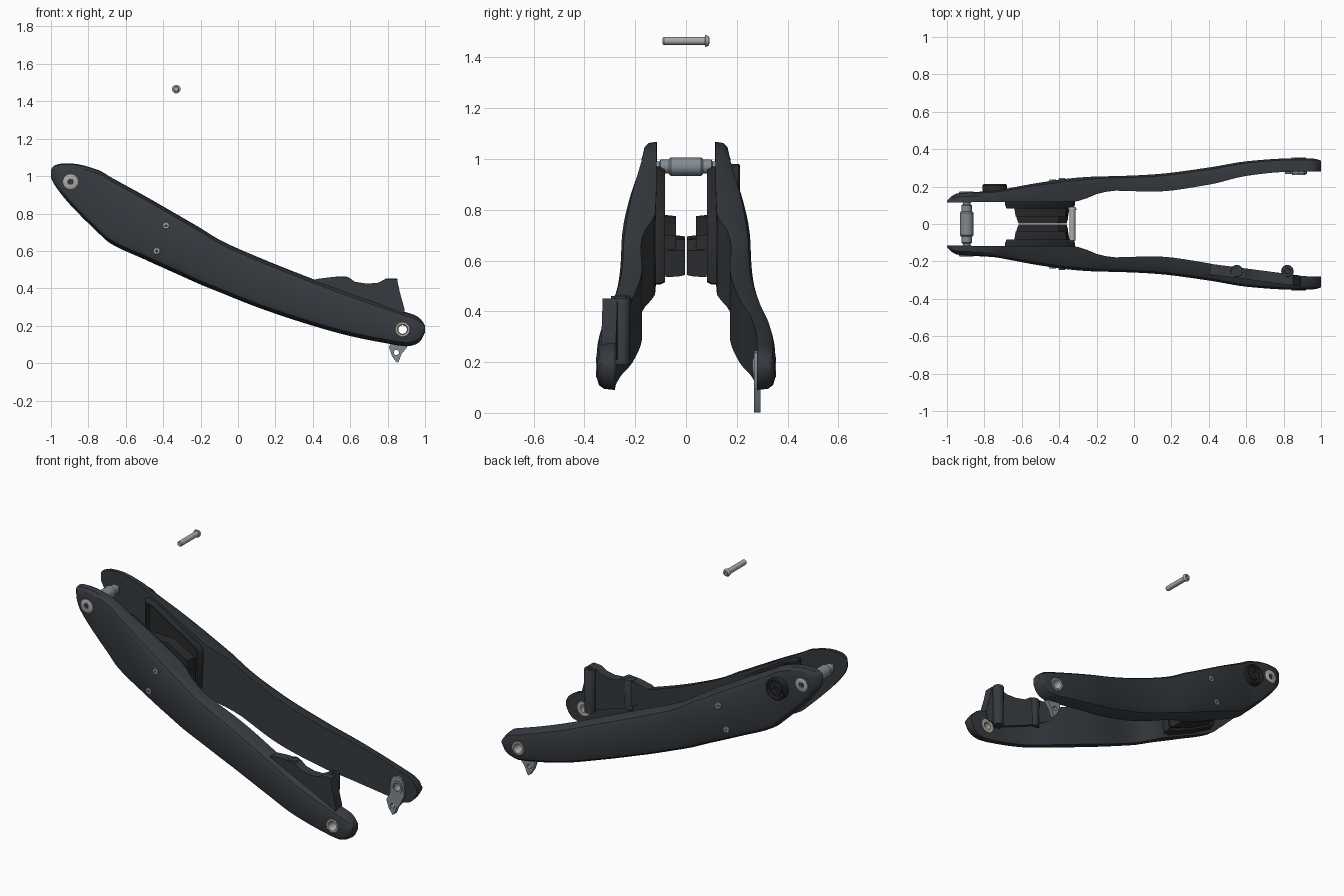
import bpy, bmesh, math

if "Cube" in bpy.data.objects:
    bpy.data.objects.remove(bpy.data.objects["Cube"])


def material(name, r, g, b):
    m = bpy.data.materials.new(name)
    m.diffuse_color = (r, g, b, 1)
    m.use_nodes = True
    m.node_tree.nodes["Principled BSDF"].inputs["Base Color"].default_value = m.diffuse_color
    return m


FRAME = material("dark_frame", 0.036, 0.042, 0.049)
BLACK = material("black_plastic", 0.022, 0.023, 0.025)
STEEL = material("steel", 0.22, 0.26, 0.29)
BOLT = material("bolt_metal", 0.42, 0.40, 0.39)


def smooth(ob, angle=32):
    bpy.ops.object.select_all(action='DESELECT')
    ob.select_set(True)
    bpy.context.view_layer.objects.active = ob
    bpy.ops.object.shade_smooth_by_angle(angle=math.radians(angle))


def loft(name, rings, mat, closed=False, angle=32):
    """Skin equal-length rings; cap the ends unless closed into a loop."""
    bm = bmesh.new()
    vs = [[bm.verts.new(p) for p in r] for r in rings]
    n = len(vs[0])
    pairs = list(zip(vs, vs[1:])) + ([(vs[-1], vs[0])] if closed else [])
    for a, b in pairs:
        for i in range(n):
            j = (i + 1) % n
            bm.faces.new((a[i], a[j], b[j], b[i]))
    if not closed:
        bm.faces.new(vs[0])
        bm.faces.new(vs[-1])
    bmesh.ops.recalc_face_normals(bm, faces=bm.faces[:])
    me = bpy.data.meshes.new(name)
    bm.to_mesh(me)
    bm.free()
    ob = bpy.data.objects.new(name, me)
    bpy.context.collection.objects.link(ob)
    me.materials.append(mat)
    smooth(ob, angle)
    return ob


def circle(x, z, r, y, n=28):
    return [(x + r * math.cos(2 * math.pi * i / n), y,
             z + r * math.sin(2 * math.pi * i / n)) for i in range(n)]


def turned(name, x, z, profile, mat, closed=False, n=28):
    """Part turned about the y axis from (radius, y) pairs."""
    return loft(name, [circle(x, z, r, y, n) for r, y in profile], mat, closed)


def scaled(poly, s, y):
    cx = sum(p[0] for p in poly) / len(poly)
    cz = sum(p[1] for p in poly) / len(poly)
    return [(cx + (x - cx) * s, y, cz + (z - cz) * s) for x, z in poly]


def drill(ob, x, z, r, y0, y1):
    cut = turned("hole_cutter", x, z, [(r, y0), (r, y1)], BLACK)
    cut.hide_render = True
    m = ob.modifiers.new("hole", 'BOOLEAN')
    m.operation, m.object, m.solver = 'DIFFERENCE', cut, 'EXACT'
    bpy.context.view_layer.objects.active = ob
    bpy.ops.object.modifier_apply(modifier=m.name)
    bpy.data.objects.remove(cut)
    smooth(ob)


# arm stations: x, bottom z, top z, inner y, outer y
ST = [(-1.0, .99, 1.035, .115, .122), (-.985, .96, 1.055, .115, .14),
      (-.95, .91, 1.066, .115, .163), (-.9, .85, 1.068, .116, .168),
      (-.74, .69, 1.03, .117, .178), (-.69, .645, 1.0, .117, .187),
      (-.5, .555, .895, .117, .222), (-.3, .465, .78, .122, .248),
      (-.2, .42, .722, .16, .254), (-.1, .38, .66, .178, .256),
      (.1, .30, .57, .173, .265), (.4, .20, .45, .21, .302),
      (.6, .145, .375, .257, .335), (.8, .105, .305, .278, .35),
      (.9, .09, .272, .28, .352), (.95, .1, .255, .28, .35),
      (.98, .125, .232, .28, .346), (1.0, .165, .2, .28, .338)]


def station(x, k):
    """Monotone cubic interpolation of column k at x."""
    d = [(b[k] - a[k]) / (b[0] - a[0]) for a, b in zip(ST, ST[1:])]
    m = [d[0]] + [2 * a * b / (a + b) if a * b > 0 else 0 for a, b in zip(d, d[1:])] + [d[-1]]
    i = max(0, min(len(ST) - 2, sum(s[0] <= x for s in ST) - 1))
    h = ST[i + 1][0] - ST[i][0]
    t = (x - ST[i][0]) / h
    return (ST[i][k] * (2 * t**3 - 3 * t**2 + 1) + m[i] * h * (t**3 - 2 * t**2 + t)
            + ST[i + 1][k] * (3 * t**2 - 2 * t**3) + m[i + 1] * h * (t**3 - t**2))


def section(x, s):
    zb, zt, yi, yo = (station(x, k) for k in range(1, 5))
    c, t = min(.05, (zt - zb) * .35), yo - yi
    half = [(0, 0), (.6, .1), (.88, .4), (1, 1)]
    pts = [(yi + u * t, zb + v * c) for u, v in half]
    pts += [(yi + u * t, zt - v * c) for u, v in reversed(half)]
    return [(x, s * y, z) for y, z in pts]


XS = []
for a, b in zip(ST, ST[1:]):
    n = max(2, round((b[0] - a[0]) / .04))
    XS += [a[0] + (b[0] - a[0]) * i / n for i in range(n)]
XS.append(1.0)

COVER = [(-.69, .97), (-.64, .96), (-.33, .77), (-.315, .74), (-.325, .51), (-.36, .505),
         (-.55, .59), (-.67, .66), (-.69, .69)]
BLOCK = [(-.64, .78), (-.5, .775), (-.36, .70), (-.345, .54), (-.5, .60), (-.64, .68)]
NOSE = [(-.63, .70), (-.4, .685), (-.355, .64), (-.35, .535), (-.5, .59), (-.63, .66)]

for side, s in (("left", -1), ("right", 1)):
    # side arm with axle opening and sleeve
    arm = loft(side + "_arm", [section(x, s) for x in XS], FRAME)
    drill(arm, .88, .18, .042, s * .2, s * .5)
    turned(side + "_axle_sleeve", .88, .18,
           [(.043, s * .278), (.043, s * .349), (.038, s * .355), (.028, s * .355),
            (.023, s * .345), (.023, s * .278)], BOLT, closed=True)
    # pivot bolt head and two small screws with sockets
    for part, x, z, r in (("pivot_bolt", -.895, .97, .04), ("upper_screw", -.385, .735, .019),
                          ("lower_screw", -.435, .6, .019)):
        y = station(x, 4)
        turned(f"{side}_{part}", x, z,
               [(r, s * (y - .03)), (r, s * (y + .003)), (r * .85, s * (y + .006)),
                (r * .4, s * (y + .006)), (r * .35, s * (y - .008))], BOLT)
    # inner cover with rim and stepped blocks
    loft(side + "_inner_cover", [scaled(COVER, f, s * y) for f, y in
         ((1, .135), (1, .102), (.95, .082), (.89, .082), (.86, .1))], BLACK)
    loft(side + "_cover_block", [scaled(BLOCK, f, s * y) for f, y in
         ((1, .11), (1, .085), (.95, .04))], BLACK)
    loft(side + "_cover_nose", [scaled(NOSE, f, s * y) for f, y in
         ((1, .08), (.98, .03), (.92, .004))], BLACK)

# pivot shaft between the arms
turned("pivot_shaft", -.895, .97,
       [(.02, -.125), (.02, -.105), (.028, -.1), (.028, -.066), (.031, -.066), (.036, -.06),
        (.036, .06), (.031, .066), (.028, .066), (.028, .1), (.02, .105), (.02, .125)], STEEL)

# loose bolt above
turned("loose_bolt", -.33, 1.465,
       [(.012, -.092), (.016, -.087), (.016, .074), (.023, .076), (.023, .081), (.017, .091),
        (.01, .092), (.009, .08)], BOLT)

# round cap on the right arm
turned("round_cap", -.745, .915,
       [(.065, .16), (.065, .207), (.06, .213), (.052, .213), (.048, .198), (.036, .198),
        (.033, .21), (.018, .21), (.015, .196)], BLACK)

# hanger plate
HANG = [(.835, .2), (.85, .235), (.88, .245), (.91, .235), (.925, .2), (.924, .13),
        (.9, .08), (.875, .05), (.86, .01), (.85, .002), (.84, .014), (.822, .04),
        (.807, .085), (.83, .13)]
hanger = loft("hanger_plate", [scaled(HANG, 1, .268), scaled(HANG, 1, .294)], STEEL)
drill(hanger, .88, .18, .023, .2, .4)
drill(hanger, .847, .057, .014, .2, .4)
turned("hanger_ring", .88, .18, [(.036, .272), (.036, .262), (.024, .262), (.024, .272)],
       STEEL, closed=True)

# caliper mount on the left arm
MOUNT = [(.38, .435), (.42, .45), (.5, .46), (.59, .46), (.625, .435), (.69, .425),
         (.75, .43), (.79, .45), (.85, .45), (.865, .38), (.89, .29), (.885, .22),
         (.8, .2), (.6, .27), (.42, .36)]
loft("caliper_mount", [[(x, -.212 - (x - .4) * .13 - t, z) for x, z in MOUNT]
                       for t in (0, .058)], FRAME)
for name, x, z0, z1 in (("front_mount_boss", .55, .28, .462), ("rear_mount_boss", .82, .19, .452)):
    loft(name, [[(px, py, z) for px, _, py in circle(x, -.252, r, 0)] for r, z in
                ((.03, z0), (.033, z1 - .005), (.03, z1), (.015, z1), (.014, z1 - .06))], FRAME)
